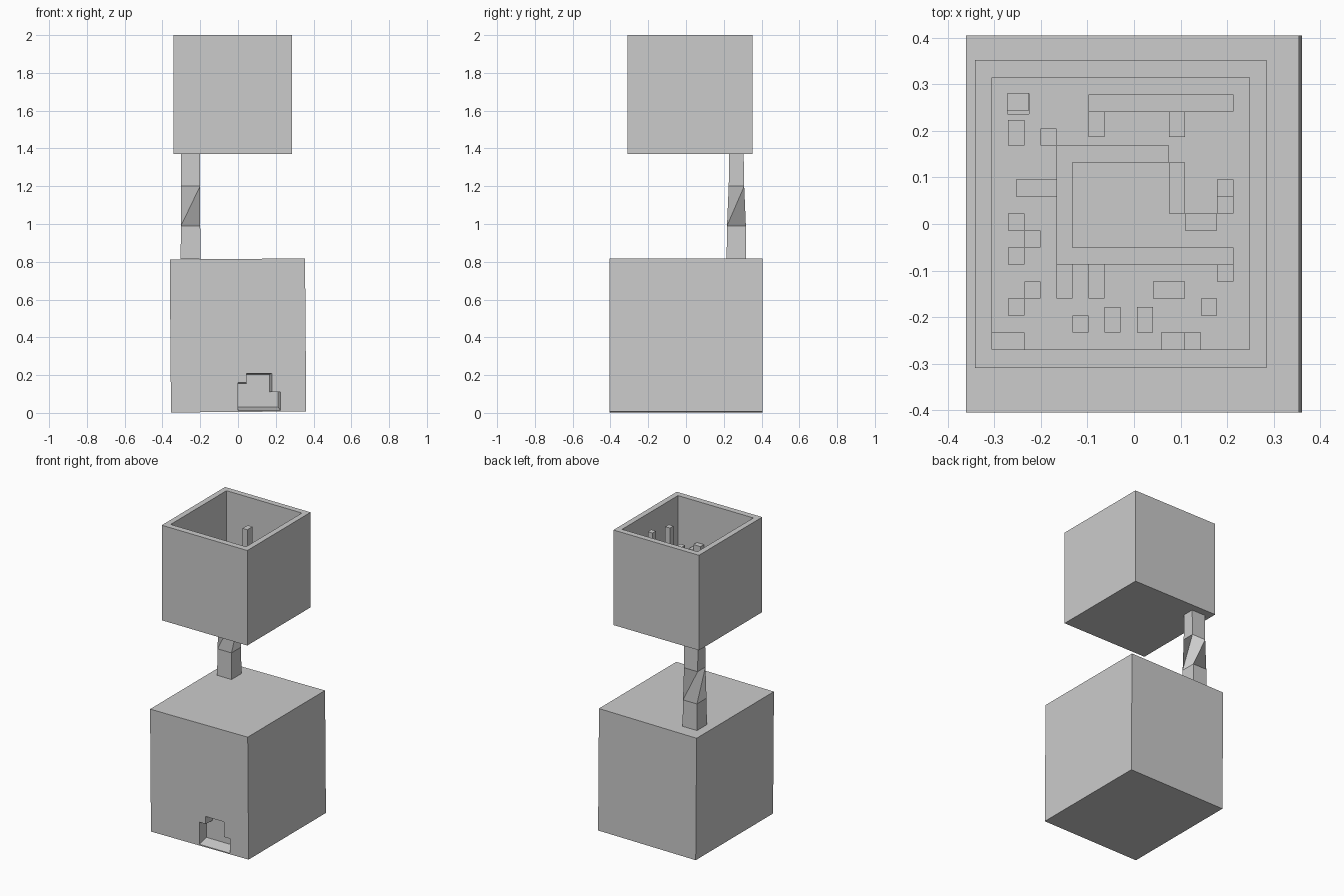
import bpy, bmesh
from mathutils import Matrix, Vector

if "Cube" in bpy.data.objects:
    bpy.data.objects.remove(bpy.data.objects["Cube"])


def finish(name, bm):
    bmesh.ops.recalc_face_normals(bm, faces=bm.faces)
    me = bpy.data.meshes.new(name)
    bm.to_mesh(me)
    bm.free()
    ob = bpy.data.objects.new(name, me)
    bpy.context.collection.objects.link(ob)
    return ob


def rect(x0, x1, y0, y1, z):
    return [(x0, y0, z), (x1, y0, z), (x1, y1, z), (x0, y1, z)]


def loft(name, rings, caps=True, closed=False):
    """Skin a series of point rings; optionally cap the ends or join last to first."""
    bm = bmesh.new()
    vs = [[bm.verts.new(p) for p in r] for r in rings]
    n = len(vs[0])
    pairs = list(zip(vs, vs[1:])) + ([(vs[-1], vs[0])] if closed else [])
    for a, b in pairs:
        for k in range(n):
            bm.faces.new((a[k], a[(k + 1) % n], b[(k + 1) % n], b[k]))
    if caps and not closed:
        bm.faces.new(vs[0])
        bm.faces.new(vs[-1])
    return finish(name, bm)


def box(name, x0, x1, y0, y1, z0, z1):
    return loft(name, [rect(x0, x1, y0, y1, z0), rect(x0, x1, y0, y1, z1)])


def cut(target, cutter):
    m = target.modifiers.new("cut", 'BOOLEAN')
    m.operation = 'DIFFERENCE'
    m.solver = 'EXACT'
    m.object = cutter
    bpy.context.view_layer.objects.active = target
    bpy.ops.object.modifier_apply(modifier=m.name)
    bpy.data.objects.remove(cutter)


# Lower house block, leaning very slightly to the left
house = box("house_block", -.358, .358, -.405, .405, -.405, .405)
house.data.transform(Matrix.Translation((0, 0, .41)) @ Matrix.Rotation(-.008, 4, 'Y'))

# Stepped doorway recess with a sloping sill
front = [(0, .012), (.225, .012), (.225, .11), (.18, .11),
         (.18, .21), (.045, .21), (.045, .16), (0, .16)]
back = [(0, .03), (.213, .03), (.213, .11), (.168, .11),
        (.168, .203), (.045, .203), (.045, .155), (0, .155)]
door = loft("door_cutter", [[(x, -.41, z) for x, z in front],
                            [(x, -.33, z) for x, z in back]])
cut(house, door)

# Twisted hollow post: corners shift a quarter turn between two rings
def post_ring(hx, hy, z, turn=0):
    r = rect(-.251 - hx, -.251 + hx, .267 - hy, .267 + hy, z)
    return r[turn:] + r[:turn]

outer = [post_ring(.053, .052, .815), post_ring(.051, .05, .99),
         post_ring(.05, .041, 1.2, 1), post_ring(.05, .038, 1.375, 1)]
inner = [post_ring(.024, .023, z, t) for z, t in ((1.375, 1), (1.2, 1), (.99, 0), (.815, 0))]
loft("twisted_post", outer + inner, closed=True)

# Upper open tub
GROUND = 1.58
tub = loft("upper_tub", [rect(-.342, .285, -.31, .353, 1.37),
                         rect(-.342, .285, -.31, .353, 2.0),
                         rect(-.305, .248, -.27, .315, 2.0),
                         rect(-.305, .248, -.27, .315, GROUND)])
cut(tub, box("shaft_cutter", -.272, -.226, .236, .28, 1.3, 1.7))

# Miniature block ruins on a 16 x 16 grid: column, row, width, depth, height steps
CX, CY, STEP = .553 / 16, .585 / 16, .0366
ruins = [
    (0, 0, 2, 1, 1), (10.5, 0, 1.5, 1, 4), (12, 0, 1, 1, 3),
    (5, 1, 1, 1, 2), (7, 1, 1, 1.5, 2), (9, 1, 1, 1.5, 2),
    (10, 3, 2, 1, 2), (13, 2, 1, 1, 4), (1, 2, 1, 1, 1),
    (2, 3, 1, 1, 1), (1, 5, 1, 1, 1), (2, 6, 1, 1, 1), (1, 7, 1, 1, 1),
    (4, 3, 1, 2, 2), (6, 3, 1, 2, 2),
    (4, 5, 11, 1, 3), (14, 4, 1, 1, 8),
    (4, 6, 1, 6, 3), (1.5, 9, 2.5, 1, 2),
    (5, 11, 6, 1, 3), (11, 8, 1, 3, 3), (14, 8, 1, 1, 5), (14, 9, 1, 1, 9),
    (6, 14, 9, 1, 3), (6, 12.5, 1, 1.5, 7.5), (11, 12.5, 1, 1.5, 4),
    (1, 12, 1, 1.5, 1), (3, 12, 1, 1, 4), (12, 7, 2, 1, 3),
]
for i, j, w, d, h in ruins:
    x, y = -.305 + i * CX, -.27 + j * CY
    box("ruin_block", x, x + w * CX, y, y + d * CY, GROUND - .01, GROUND + h * STEP)
